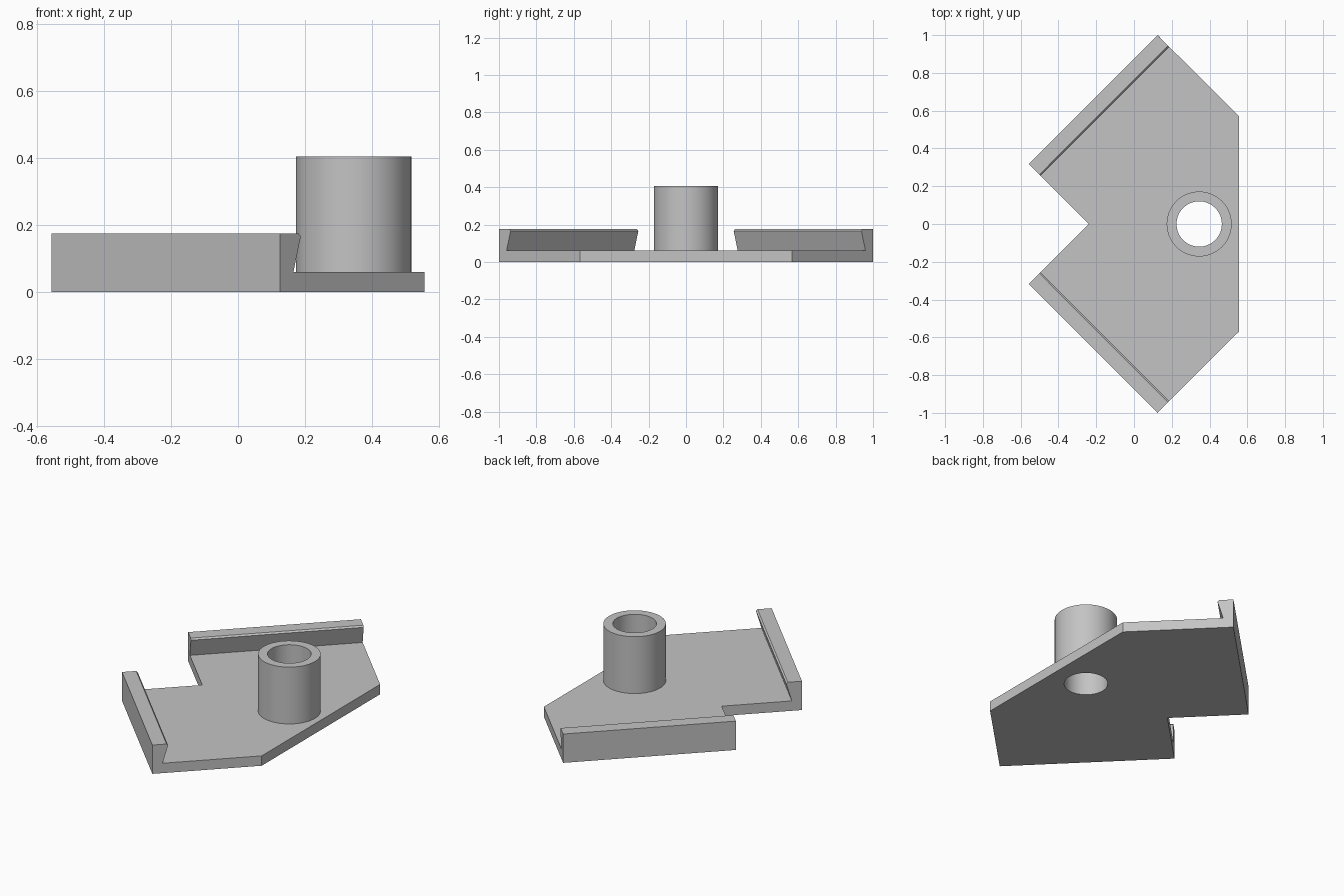
import bpy
import bmesh
import math
from mathutils import Vector

cube = bpy.data.objects.get("Cube")
if cube:
    bpy.data.objects.remove(cube, do_unlink=True)

GREY = (0.55, 0.55, 0.55, 1)
grey = bpy.data.materials.new("plain grey")
grey.use_nodes = True
grey.diffuse_color = GREY
grey.node_tree.nodes["Principled BSDF"].inputs["Base Color"].default_value = GREY

PLATE_H, RAIL_H, TUBE_H = 0.06, 0.175, 0.405
BORE, OUTER = 0.12, 0.172
TUBE_X = 0.345
RAIL_FOOT = 0.057
INWARD = Vector((1, -1, 0)).normalized()      # from the back rail into the plate
RAIL_START = Vector((-0.557, 0.317, 0))
RAIL_END = Vector((0.125, 1, 0))


def finish(name, bm):
    bmesh.ops.recalc_face_normals(bm, faces=bm.faces)
    mesh = bpy.data.meshes.new(name)
    bm.to_mesh(mesh)
    bm.free()
    mesh.materials.append(grey)
    obj = bpy.data.objects.new(name, mesh)
    bpy.context.collection.objects.link(obj)
    return obj


def prism(name, points, sweep):
    """Sweep a flat outline along a vector into a closed solid."""
    bm = bmesh.new()
    face = bm.faces.new([bm.verts.new(p) for p in points])
    swept = bmesh.ops.extrude_face_region(bm, geom=[face], use_keep_orig=True)
    moved = [g for g in swept["geom"] if isinstance(g, bmesh.types.BMVert)]
    bmesh.ops.translate(bm, verts=moved, vec=sweep)
    return finish(name, bm)


def activate(obj):
    bpy.ops.object.select_all(action="DESELECT")
    obj.select_set(True)
    bpy.context.view_layer.objects.active = obj


def flip(v):
    return Vector((v.x, -v.y, v.z))


# Base plate, ending where the rails begin
back_half = [RAIL_START + INWARD * RAIL_FOOT, RAIL_END + INWARD * RAIL_FOOT,
             Vector((0.557, 0.568, 0))]
outline = back_half + [flip(v) for v in reversed(back_half)] + [Vector((-0.24, 0, 0))]
plate = prism("base_plate", outline, Vector((0, 0, PLATE_H)))

# Bore through the plate
bm = bmesh.new()
bmesh.ops.create_cone(bm, cap_ends=True, segments=64, radius1=BORE, radius2=BORE, depth=1)
cutter = finish("bore_cutter", bm)
cutter.location.x = TUBE_X
cutter.hide_render = True
cut = plate.modifiers.new("bore", "BOOLEAN")
cut.operation = "DIFFERENCE"
cut.solver = "EXACT"
cut.object = cutter
activate(plate)
bpy.ops.object.modifier_apply(modifier=cut.name)
bpy.data.objects.remove(cutter, do_unlink=True)
bpy.ops.object.shade_smooth_by_angle(angle=math.radians(30))

# Undercut rails along the two slanted edges
section = [(0, 0), (RAIL_FOOT, 0), (RAIL_FOOT, PLATE_H),
           (0.088, 0.166), (0.079, RAIL_H), (0, RAIL_H)]
profile = [RAIL_START + INWARD * d + Vector((0, 0, z)) for d, z in section]
run = RAIL_END - RAIL_START
prism("back_rail", profile, run)
prism("front_rail", [flip(p) for p in profile], flip(run))

# Upright tube, spun from its wall section
bm = bmesh.new()
wall = [bm.verts.new((r, 0, z)) for r, z in
        [(BORE, PLATE_H), (OUTER, PLATE_H), (OUTER, TUBE_H), (BORE, TUBE_H)]]
edges = [bm.edges.new((wall[i], wall[(i + 1) % 4])) for i in range(4)]
bmesh.ops.spin(bm, geom=wall + edges, cent=(0, 0, 0), axis=(0, 0, 1),
               angle=math.tau, steps=64)
bmesh.ops.remove_doubles(bm, verts=bm.verts, dist=0.0001)
tube = finish("upright_tube", bm)
tube.location.x = TUBE_X
activate(tube)
bpy.ops.object.shade_smooth_by_angle(angle=math.radians(30))
